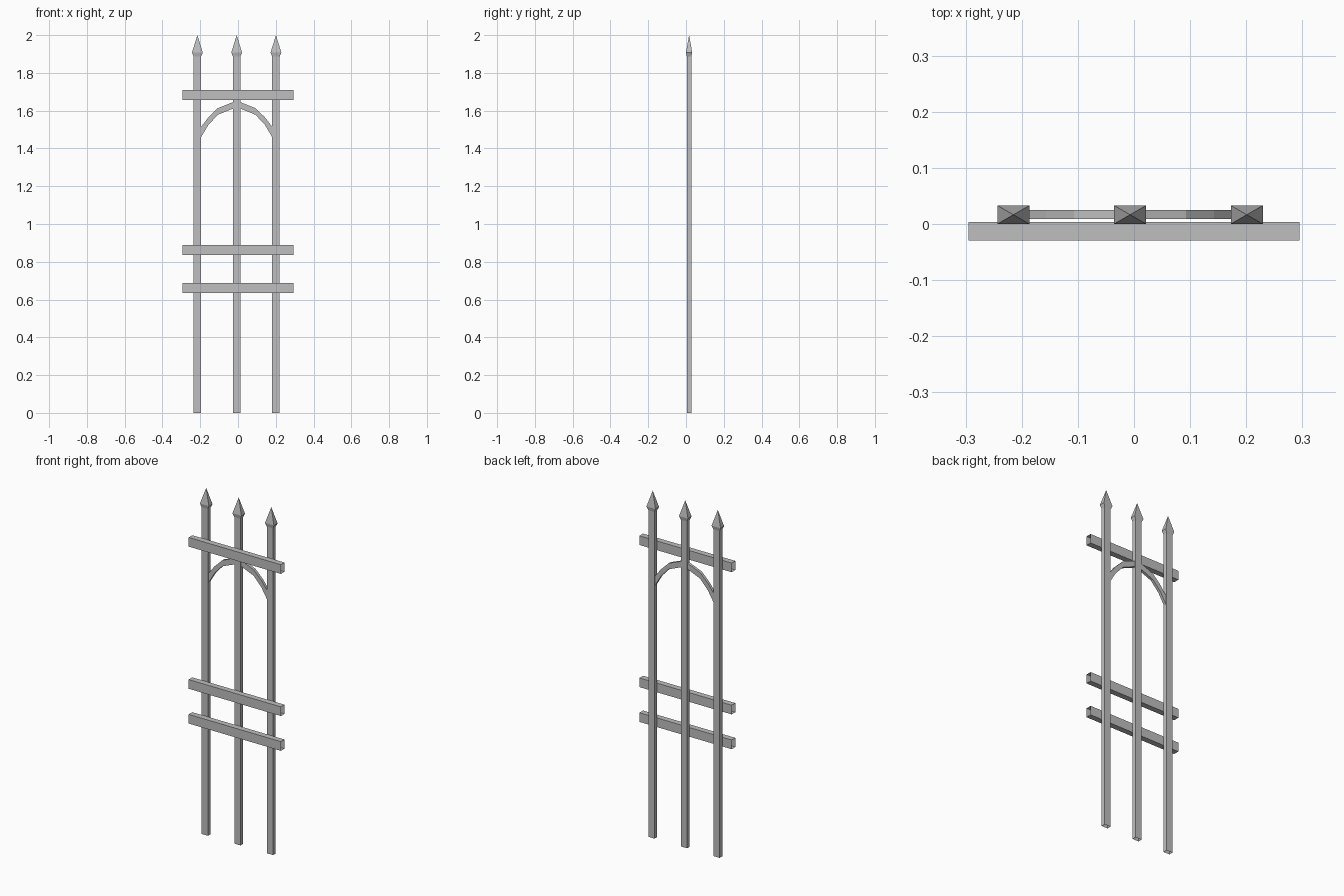
import bpy
import bmesh

cube = bpy.data.objects.get("Cube")
if cube:
    bpy.data.objects.remove(cube, do_unlink=True)

# Single grey finish
grey = bpy.data.materials.new("plain_grey")
grey.use_nodes = True
colour = (0.52, 0.52, 0.52, 1)
grey.diffuse_color = colour
grey.node_tree.nodes["Principled BSDF"].inputs["Base Color"].default_value = colour

MID_X = -0.007     # centre picket
SPACING = 0.208    # picket to picket
PICKET_Y = 0.0165  # picket depth centre


def finish(name, bm):
    bmesh.ops.recalc_face_normals(bm, faces=bm.faces)
    mesh = bpy.data.meshes.new(name)
    bm.to_mesh(mesh)
    bm.free()
    mesh.materials.append(grey)
    obj = bpy.data.objects.new(name, mesh)
    bpy.context.collection.objects.link(obj)
    return obj


def skin(bm, rings):
    """Join matching rings of vertices with quads."""
    for a, b in zip(rings, rings[1:]):
        for i in range(len(a)):
            j = (i + 1) % len(a)
            bm.faces.new((a[i], a[j], b[j], b[i]))


def picket(name, x):
    """Hollow rectangular bar, flaring into a spear point."""
    bm = bmesh.new()
    rings = []
    for z, w, d in ((0, 0.02, 0.012), (1.887, 0.02, 0.012), (1.908, 0.0285, 0.0165)):
        rings.append([bm.verts.new((x + sx * w, PICKET_Y + sy * d, z))
                      for sx, sy in ((-1, -1), (1, -1), (1, 1), (-1, 1))])
    skin(bm, rings)
    tip = bm.verts.new((x, PICKET_Y, 2))
    top = rings[-1]
    for i in range(4):
        bm.faces.new((top[i], top[(i + 1) % 4], tip))
    finish(name, bm)


def rail(name, z):
    """Rectangular tube with open ends, in front of the pickets."""
    bm = bmesh.new()
    rings = [[bm.verts.new((x, y, z + h))
              for y, h in ((-0.029, -0.0265), (0.004, -0.0265), (0.004, 0.0265), (-0.029, 0.0265))]
             for x in (-0.295, 0.295)]
    skin(bm, rings)
    finish(name, bm)


def arch_half(name, side):
    """Faceted curved brace from the centre picket to an outer one."""
    # offset from centre, top height, bottom height
    path = ((0, 1.648, 1.614), (0.025, 1.643, 1.609), (0.1, 1.613, 1.578),
            (0.15, 1.564, 1.524), (0.19, 1.512, 1.457))
    bm = bmesh.new()
    rings = [[bm.verts.new((MID_X + side * dx, y, z))
              for y, z in ((0.009, low), (0.025, low), (0.025, high), (0.009, high))]
             for dx, high, low in path]
    skin(bm, rings)
    finish(name, bm)


# Pickets
for label, step in (("right", -1), ("centre", 0), ("left", 1)):
    picket(label + "_picket", MID_X + step * SPACING)

# Cross rails
for label, z in (("lower", 0.661), ("middle", 0.862), ("upper", 1.683)):
    rail(label + "_rail", z)

# Arch between the outer pickets
for label, side in (("right", -1), ("left", 1)):
    arch_half(label + "_arch", side)
